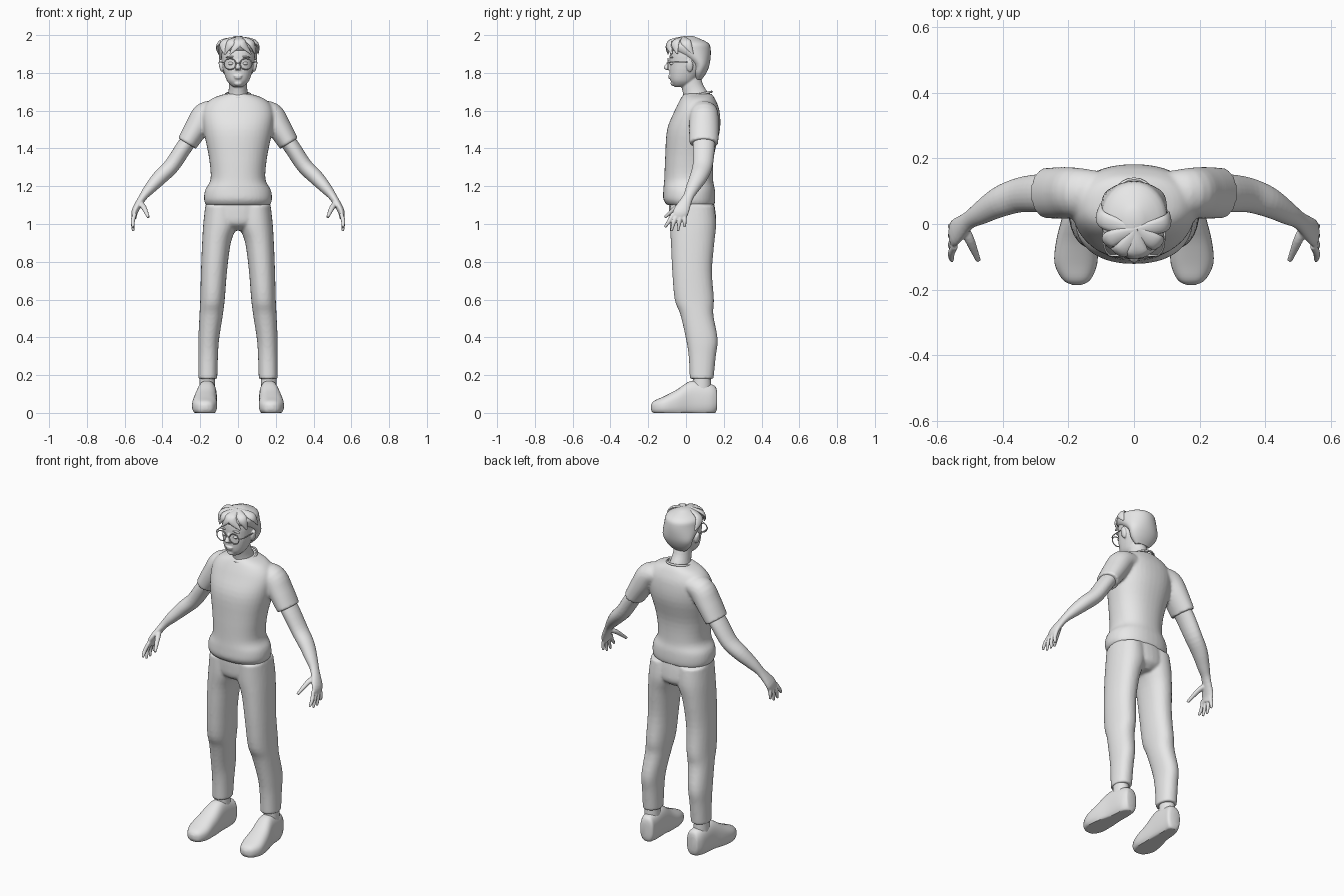
import bpy, bmesh
from math import sin, cos, tau, radians
from mathutils import Vector, Matrix

if "Cube" in bpy.data.objects:
    bpy.data.objects.remove(bpy.data.objects["Cube"])

shade = .8
grey = bpy.data.materials.new("plain light grey")
grey.use_nodes = True
grey.diffuse_color = (shade, shade, shade, 1)
grey.node_tree.nodes["Principled BSDF"].inputs["Base Color"].default_value = grey.diffuse_color

X, Y, Z = Matrix.Identity(3)
SIDES = {"left": 1, "right": -1}


def refine(rings, steps):
    """Pass a smooth curve through the given rings."""
    rings = [Vector(ring) for ring in rings]
    last = len(rings) - 1
    rows = []
    for i in range(last):
        start, end = rings[i], rings[i + 1]
        leave = (end - rings[max(i - 1, 0)]) / 2
        arrive = (rings[min(i + 2, last)] - start) / 2
        for step in range(steps):
            t = step / steps
            ease = t * t * (3 - 2 * t)
            rows.append(start.lerp(end, ease) + leave * t * (1 - t) ** 2 - arrive * t * t * (1 - t))
    return rows + [rings[last]]


def signed_power(value, exponent):
    return abs(value) ** exponent * (1 if value > 0 else -1)


def loft(bm, rings, axis=None, ref=X, side=1, sides=24, steps=4, power=2, floor=None):
    """Closed tube through rings (x, y, z, radius along ref, radius across)."""
    rows = refine(rings, steps)
    loops = []
    for i, row in enumerate(rows):
        centre = Vector(row[:3])
        before, after = rows[max(i - 1, 0)], rows[min(i + 1, len(rows) - 1)]
        along = axis or (Vector(after[:3]) - Vector(before[:3])).normalized()
        u = (ref - along * ref.dot(along)).normalized()
        v = along.cross(u)
        loop = []
        for k in range(sides):
            angle = tau * k / sides
            point = (centre + u * row[3] * signed_power(cos(angle), 2 / power)
                     + v * row[4] * signed_power(sin(angle), 2 / power))
            if floor is not None:
                point.z = max(point.z, floor)
            point.x *= side
            loop.append(bm.verts.new(point))
        loops.append(loop)
    for lower, upper in zip(loops, loops[1:]):
        for k in range(sides):
            bm.faces.new((lower[k - 1], lower[k], upper[k], upper[k - 1]))
    bm.faces.new(loops[0])
    bm.faces.new(loops[-1])


def spans(*rows):
    """Flat rings from (z, x min, x max, y min, y max)."""
    return [((left + right) / 2, (front + back) / 2, z, (right - left) / 2, (back - front) / 2)
            for z, left, right, front, back in rows]


def centred(*rows):
    """Flat rings from (z, half width, y min, y max)."""
    return spans(*[(z, -half, half, front, back) for z, half, front, back in rows])


def ball(bm, centre, size, tilt=0):
    place = Matrix.Translation(centre) @ Matrix.Rotation(tilt, 4, 'Y') @ Matrix.Diagonal((*size, 1))
    bmesh.ops.create_uvsphere(bm, u_segments=20, v_segments=12, radius=1, matrix=place)


def hoop(bm, centre, u, v, thick, ref):
    """Round wire ring spanned by the vectors u and v."""
    count = 24
    angles = [tau * k / count for k in range(count + 1)]
    points = [Vector(centre) + u * cos(angle) + v * sin(angle) for angle in angles]
    loft(bm, [(*point, thick, thick) for point in points], ref=ref, sides=8, steps=1)


def finish(name, bm, voxel=None):
    """Turn the mesh into a smooth object, fused into one skin if a voxel size is given."""
    bmesh.ops.recalc_face_normals(bm, faces=bm.faces)
    mesh = bpy.data.meshes.new(name)
    bm.to_mesh(mesh)
    bm.free()
    mesh.materials.append(grey)
    part = bpy.data.objects.new(name, mesh)
    bpy.context.collection.objects.link(part)
    bpy.ops.object.select_all(action='DESELECT')
    part.select_set(True)
    bpy.context.view_layer.objects.active = part
    bpy.ops.object.shade_smooth_by_angle(angle=radians(45))
    if voxel:
        fuse = part.modifiers.new("fuse", 'REMESH')
        fuse.mode, fuse.voxel_size, fuse.use_smooth_shade = 'VOXEL', voxel, True
        relax = part.modifiers.new("relax", 'SMOOTH')
        relax.factor, relax.iterations = .5, 4


# Shirt: torso with two short sleeves
bm = bmesh.new()
loft(bm, centred((1.1, .17, -.1, .15), (1.13, .18, -.12, .155), (1.18, .174, -.12, .153),
                 (1.24, .145, -.115, .143), (1.36, .155, -.11, .148), (1.5, .183, -.1, .18),
                 (1.6, .188, -.06, .177), (1.66, .145, -.03, .155), (1.69, .065, -.01, .135)),
     axis=Z, sides=40, power=2.25)
for side in SIDES.values():
    loft(bm, [(.1, .09, 1.6, .07, .05), (.17, .095, 1.58, .076, .068),
              (.216, .095, 1.514, .079, .064), (.27, .094, 1.426, .077, .055)], ref=Y, side=side)
finish("shirt", bm, voxel=.008)

bm = bmesh.new()
hoop(bm, (0, .058, 1.684), X * .066, Y * .078 + Z * .016, .006, ref=Z)
finish("shirt_collar", bm)

# Trousers: hips and two legs
bm = bmesh.new()
loft(bm, centred((1.13, .165, -.09, .145), (1.06, .175, -.09, .157), (1, .15, -.08, .157),
                 (.965, .05, -.03, .12)), axis=Z, sides=32)
for side in SIDES.values():
    loft(bm, spans((1.1, .01, .173, -.085, .15), (1, .005, .184, -.086, .16), (.9, .038, .19, -.08, .15),
                   (.75, .058, .196, -.073, .138), (.6, .07, .2, -.06, .148), (.52, .08, .204, -.03, .145),
                   (.39, .1, .21, 0, .168), (.3, .106, .21, .014, .158), (.18, .11, .21, .02, .146)),
         axis=Z, side=side, sides=28, power=2.2)
finish("trousers", bm, voxel=.008)

for label, side in SIDES.items():
    # Bare arm and palm
    bm = bmesh.new()
    loft(bm, [(.24, .095, 1.47, .058, .043), (.29, .094, 1.4, .058, .043), (.35, .088, 1.31, .053, .042),
              (.41, .067, 1.25, .047, .04), (.465, .035, 1.19, .036, .031), (.505, .01, 1.14, .028, .021),
              (.545, -.025, 1.07, .041, .018), (.55, -.038, 1.03, .034, .012)],
         ref=Y, side=side)
    # Four fingers fanned about the palm, then the thumb
    for finger in range(4):
        spread = finger - 1.5
        root, tip = spread * .02 - .037, spread * .035 - .06
        end = .96 + .01 * spread ** 2
        loft(bm, [(.546, root, 1.055, .011, .011), (.557, (root + tip) / 2, 1.015, .011, .011),
                  (.555, tip, end, .007, .007)], ref=Y, side=side, sides=12)
    loft(bm, [(.518, -.01, 1.11, .014, .014), (.5, -.05, 1.09, .015, .013),
              (.474, -.112, 1.035, .008, .008)], side=side, sides=12)
    finish(label + "_arm", bm, voxel=.004)

    # Ankle
    bm = bmesh.new()
    loft(bm, spans((.1, .12, .205, .03, .135), (.22, .124, .204, .04, .13)), axis=Z, side=side)
    finish(label + "_ankle", bm)

    # Shoe with a flat sole
    bm = bmesh.new()
    loft(bm, [(.166, .165, .07, .02, .04), (.155, .155, .07, .04, .07), (.16, .12, .07, .048, .085),
              (.165, .03, .073, .053, .097), (.174, -.05, .05, .063, .072), (.177, -.12, .036, .065, .05),
              (.175, -.17, .03, .042, .033), (.174, -.186, .03, .012, .012)],
         axis=-Y, side=side, sides=36, power=2.5, floor=0)
    finish(label + "_shoe", bm)

# Head, neck, nose, lips, chin and ears
bm = bmesh.new()
loft(bm, centred((1.725, .022, -.06, -.01), (1.74, .044, -.072, .03), (1.77, .064, -.084, .06),
                 (1.84, .083, -.087, .108), (1.93, .085, -.08, .115), (1.98, .03, -.03, .06)),
     axis=Z, sides=32, power=2.2)
loft(bm, centred((1.64, .07, -.01, .13), (1.69, .053, -.016, .118), (1.74, .048, -.026, .09),
                 (1.81, .05, -.03, .07)), axis=Z)
loft(bm, [(0, -.076, 1.872, .007, .01), (0, -.094, 1.845, .009, .014), (0, -.103, 1.828, .015, .016),
          (0, -.092, 1.815, .014, .013)], axis=Z, sides=16)
ball(bm, (0, -.085, 1.784), (.024, .01, .006))
ball(bm, (0, -.083, 1.774), (.02, .01, .007))
ball(bm, (0, -.068, 1.745), (.022, .014, .014))
for side in SIDES.values():
    ball(bm, (side * .09, .02, 1.838), (.011, .019, .034), tilt=side * .2)
finish("head", bm, voxel=.004)

# Eyes and brows
for label, side in SIDES.items():
    bm = bmesh.new()
    ball(bm, (side * .037, -.073, 1.85), (.016, .014, .009))
    finish(label + "_eye", bm)
    bm = bmesh.new()
    ball(bm, (side * .04, -.077, 1.884), (.025, .01, .005), tilt=side * .12)
    finish(label + "_brow", bm)

# Glasses: round rims, temples and bridge
bm = bmesh.new()
wire = (.003, .003)
for side in SIDES.values():
    hoop(bm, (side * .042, -.096, 1.847), X * .031, Z * .029, wire[0], ref=Y)
    loft(bm, [(.073, -.096, 1.855, *wire), (.09, -.07, 1.857, *wire), (.095, .01, 1.858, *wire)],
         ref=Z, side=side, sides=8)
loft(bm, [(side * .012, -.1, 1.853, *wire) for side in SIDES.values()], ref=Y, sides=8)
finish("glasses", bm)

# Hair: short back and sides
bm = bmesh.new()
loft(bm, centred((1.765, .045, .05, .083), (1.8, .078, .035, .108), (1.85, .096, .025, .126),
                 (1.92, .102, -.084, .131), (1.96, .09, -.085, .115), (1.994, .02, -.01, .04)),
     axis=Z, sides=32)
finish("hair_cap", bm)


def on_scalp(turn, reach, z):
    """Point around the head, turned from the front toward the left."""
    return Vector((reach * sin(turn), .02 - reach * 1.15 * cos(turn), z))


# Hair: flat swept locks falling from the crown over the fringe
bm = bmesh.new()
crown = Vector((.01, -.02, 1.987))
for turn, sweep in ((-1.5, -.4), (-.9, .2), (-.4, -.3), (0, -.4), (.2, .5), (.8, .2), (1.4, .3)):
    bend, tip = on_scalp(turn, .095, 1.96), on_scalp(turn + sweep, .108, 1.9)
    loft(bm, [(*crown, .006, .014), (*bend, .011, .026), (*tip, .002, .004)],
         ref=on_scalp(turn, 1, 1), sides=12, steps=8)
finish("hair_locks", bm)
